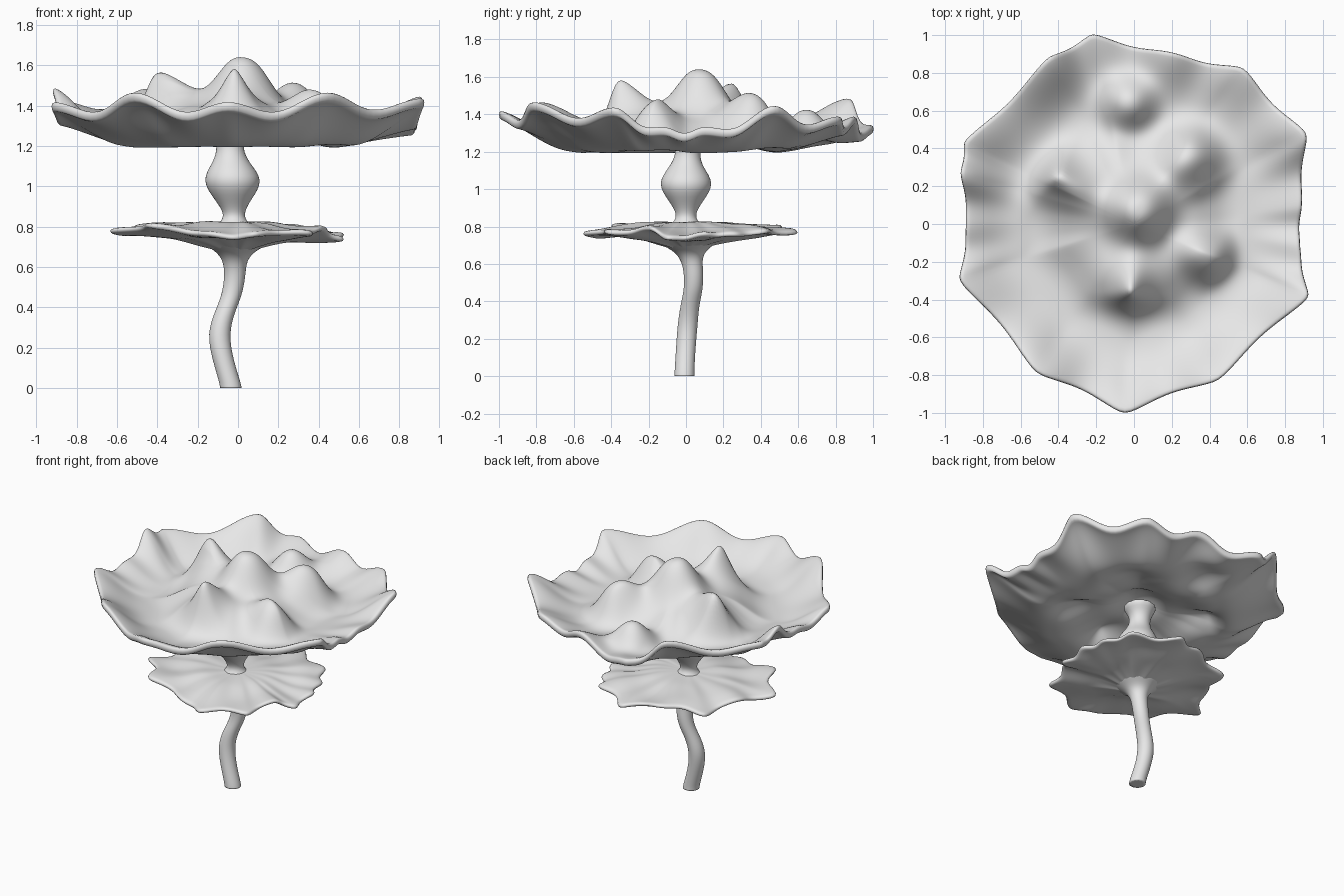
import bpy, bmesh, math

cube = bpy.data.objects.get("Cube")
if cube:
    bpy.data.objects.remove(cube)

grey = bpy.data.materials.new("pale grey")
grey.use_nodes = True
grey.diffuse_color = (0.8, 0.8, 0.8, 1)
grey.node_tree.nodes["Principled BSDF"].inputs["Base Color"].default_value = (0.8, 0.8, 0.8, 1)


def smooth(t):
    t = max(0.0, min(1.0, t))
    return t * t * (3 - 2 * t)


def ramp(points, t):
    # Softened interpolation through a short profile
    def at(t):
        for (a, va), (b, vb) in zip(points, points[1:]):
            if t <= b:
                return va + (vb - va) * (t - a) / (b - a)
        return points[-1][1]
    return sum(at(max(0, t + d)) for d in (-0.06, -0.03, 0, 0.03, 0.06)) / 5


def finish(name, bm, levels):
    bmesh.ops.recalc_face_normals(bm, faces=bm.faces)
    mesh = bpy.data.meshes.new(name)
    bm.to_mesh(mesh)
    bm.free()
    mesh.materials.append(grey)
    mesh.polygons.foreach_set("use_smooth", [True] * len(mesh.polygons))
    ob = bpy.data.objects.new(name, mesh)
    bpy.context.collection.objects.link(ob)
    mod = ob.modifiers.new("rounding", "SUBSURF")
    mod.levels = mod.render_levels = levels


def ruffled_disc(name, tips, rings, steps, dip, notch, top, bottom):
    # Closed disc whose rim runs from tip to tip, sagging and drawing in between them
    bm = bmesh.new()
    rim = []
    for i, (ax, ay, az) in enumerate(tips):
        bx, by, bz = tips[(i + 1) % len(tips)]
        gap = min(1, math.hypot(bx - ax, by - ay) / 0.5)
        for k in range(steps):
            t = k / steps
            sag = math.sin(math.pi * t) ** 2 * gap
            pull = 1 - notch * sag
            rim.append(((ax + (bx - ax) * t) * pull, (ay + (by - ay) * t) * pull,
                        az + (bz - az) * smooth(t) - dip * sag))
    n = len(rim)
    edges = []
    for height in (top, bottom):
        loop = None
        centre = bm.verts.new((0, 0, height(0, 0, 0, rim[0][2])))
        for j in range(1, rings + 1):
            f = j / rings
            new = [bm.verts.new((x * f, y * f, height(f, x * f, y * f, z))) for x, y, z in rim]
            for i in range(n):
                k = (i + 1) % n
                bm.faces.new((loop[i], new[i], new[k], loop[k]) if loop else (centre, new[i], new[k]))
            loop = new
        edges.append(loop)
    a, b = edges
    for i in range(n):
        bm.faces.new((a[i], b[i], b[(i + 1) % n], a[(i + 1) % n]))
    finish(name, bm, 1)


def stalk(name, sections, sides=12):
    # Loft of rings: (height, x, y, radius)
    bm = bmesh.new()
    loops = []
    for z, cx, cy, r in sections:
        loops.append([bm.verts.new((cx + r * math.cos(a), cy + r * math.sin(a), z))
                      for a in (math.tau * i / sides for i in range(sides))])
    for a, b in zip(loops, loops[1:]):
        for i in range(sides):
            bm.faces.new((a[i], a[(i + 1) % sides], b[(i + 1) % sides], b[i]))
    bm.faces.new(loops[0][::-1])
    bm.faces.new(loops[-1])
    crease = bm.edges.layers.float.new("crease_edge")
    for e in bm.edges:
        if all(v in loops[0] for v in e.verts):
            e[crease] = 1
    finish(name, bm, 2)


# Cap: bumps are (x, y, rise, spread, pointedness, outward lean)
bumps = [(0.03, 0.08, 0.24, 0.16, 2.6, 1), (-0.02, -0.37, 0.25, 0.11, 1.4, 1.7),
         (-0.41, 0.26, 0.31, 0.12, 1.4, 1.8), (0.31, 0.37, 0.22, 0.15, 2.2, 1.2),
         (0.41, -0.18, 0.16, 0.13, 2.4, 1.3), (-0.03, 0.64, 0.17, 0.13, 2.4, 1)]
cap_floor = [(0, 1.38), (0.32, 1.37), (0.55, 1.25), (0.78, 1.265), (1, 1.31)]
cap_belly = [(0, 1.27), (0.3, 1.25), (0.5, 1.185), (0.62, 1.20), (0.78, 1.23), (1, 1.26)]


def bump_rise(x, y):
    # Leaning bumps fall steeply outward and trail off toward the middle
    total = 0
    for bx, by, rise, spread, power, lean in bumps:
        dx, dy = x - bx, y - by
        r = math.hypot(bx, by)
        out = (dx * bx + dy * by) / r
        side = (dy * bx - dx * by) / r
        out *= lean if out > 0 else 1 / lean
        total += rise * math.exp(-(math.hypot(out, side) / spread) ** power)
    return total


def rim_rise(f, rim_z):
    return (rim_z - 1.31) * smooth((f - 0.62) / 0.4) ** 1.2


def cap_top(f, x, y, rim_z):
    return ramp(cap_floor, f) + rim_rise(f, rim_z) + bump_rise(x, y)


def cap_bottom(f, x, y, rim_z):
    return ramp(cap_belly, f) + rim_rise(f, rim_z) + 0.35 * bump_rise(x, y)


cap_tips = [(0.89, 0.1, 1.34), (0.92, 0.48, 1.46), (0.58, 0.83, 1.40), (0.2, 0.91, 1.40),
            (-0.22, 1.01, 1.35), (-0.46, 0.88, 1.50), (-0.9, 0.44, 1.44), (-0.92, 0.27, 1.50),
            (-0.89, 0, 1.38), (-0.93, -0.3, 1.43), (-0.52, -0.79, 1.48), (-0.05, -1.01, 1.43),
            (0.45, -0.83, 1.48), (0.93, -0.39, 1.45), (0.88, -0.12, 1.34)]
ruffled_disc("cap", cap_tips, 36, 8, 0.08, 0.025, cap_top, cap_bottom)

# Ragged collar around the stalk, a shallow cone underneath
collar_floor = [(0, 0.825), (0.4, 0.822), (0.7, 0.80), (1, 0.785)]
collar_belly = [(0, 0.66), (0.2, 0.69), (0.5, 0.735), (0.75, 0.752), (1, 0.76)]


def collar_shift(f, x, y, rim_z):
    wave = 0.018 * math.sin(13 * x + 4 * y) * math.sin(11 * y + 1)
    return f * f * (rim_z - 0.785) + wave * f


def collar_top(f, *place):
    return ramp(collar_floor, f) + collar_shift(f, *place)


def collar_bottom(f, *place):
    return ramp(collar_belly, f) + collar_shift(f, *place)


collar_tips = [(0.53, 0.1, 0.76), (0.48, 0.27, 0.78), (0.39, 0.44, 0.79), (0.1, 0.61, 0.79),
               (-0.14, 0.51, 0.81), (-0.43, 0.41, 0.79), (-0.51, 0.14, 0.81), (-0.65, -0.1, 0.79),
               (-0.44, -0.4, 0.82), (-0.12, -0.47, 0.77), (0.08, -0.56, 0.79), (0.37, -0.43, 0.78),
               (0.43, -0.2, 0.79), (0.53, -0.1, 0.75)]
ruffled_disc("collar", collar_tips, 14, 6, 0.02, 0.15, collar_top, collar_bottom)

# Crooked lower stalk flaring into the collar
stalk("lower_stalk", [(0, -0.035, -0.008, 0.056), (0.03, -0.04, -0.008, 0.055),
                      (0.14, -0.075, -0.002, 0.054), (0.27, -0.1, 0.008, 0.056),
                      (0.38, -0.065, 0.02, 0.052), (0.46, -0.03, 0.04, 0.052),
                      (0.55, -0.015, 0.042, 0.054), (0.62, -0.015, 0.03, 0.058),
                      (0.665, -0.015, 0.02, 0.085), (0.70, -0.01, 0.01, 0.14),
                      (0.74, -0.01, 0.01, 0.2)])

# Upper stalk with its bulb
stalk("upper_stalk_bulb", [(0.78, -0.02, 0, 0.12), (0.83, -0.02, 0, 0.06),
                           (0.87, -0.02, 0, 0.052), (0.93, -0.025, 0, 0.09),
                           (1.03, -0.026, 0, 0.166), (1.12, -0.035, 0, 0.09),
                           (1.19, -0.04, 0.01, 0.065), (1.25, -0.04, 0.015, 0.08),
                           (1.32, -0.03, 0.02, 0.14)])
